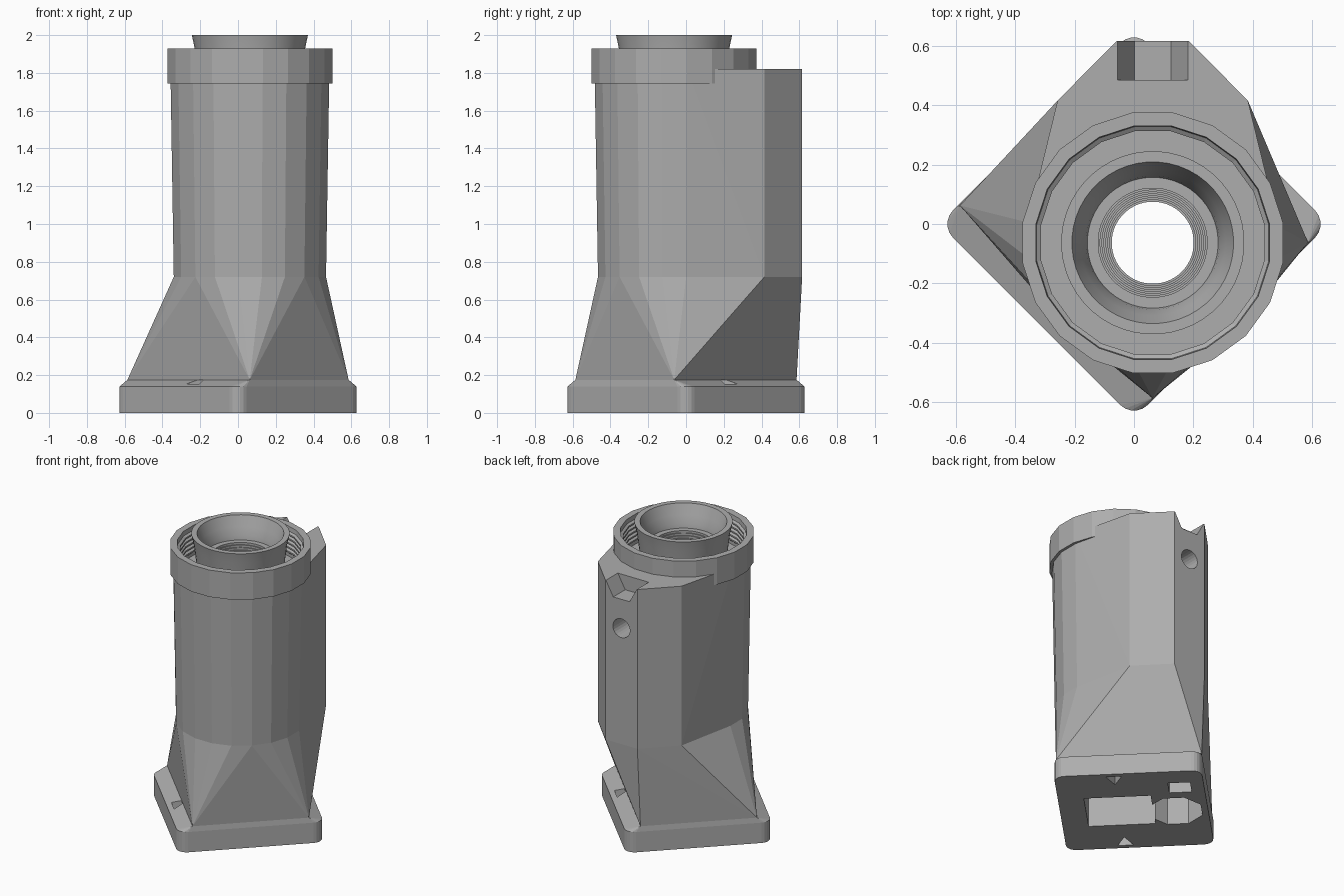
import bpy, bmesh, math

if "Cube" in bpy.data.objects:
    bpy.data.objects.remove(bpy.data.objects["Cube"], do_unlink=True)

grey = bpy.data.materials.new("plain_grey")
grey.use_nodes = True
grey.diffuse_color = (0.42, 0.42, 0.42, 1)
grey.node_tree.nodes["Principled BSDF"].inputs["Base Color"].default_value = (0.42, 0.42, 0.42, 1)

CX, CY = 0.063, -0.063      # axis of the tube
S = math.sqrt(0.5)


def diag(u, v):
    """Coordinates along the sides of the diagonal base."""
    return ((u - v) * S, (u + v) * S)


def circle(r, n, cx=CX, cy=CY):
    return [(cx + r * math.cos((i + 0.5) * math.tau / n),
             cy + r * math.sin((i + 0.5) * math.tau / n)) for i in range(n)]


def at(outline, z):
    return [(x, y, z) for x, y in outline]


def finish(bm, name):
    bmesh.ops.recalc_face_normals(bm, faces=bm.faces)
    mesh = bpy.data.meshes.new(name)
    bm.to_mesh(mesh)
    bm.free()
    mesh.materials.append(grey)
    ob = bpy.data.objects.new(name, mesh)
    bpy.context.collection.objects.link(ob)
    return ob


def hull(name, points):
    bm = bmesh.new()
    for p in points:
        bm.verts.new(p)
    res = bmesh.ops.convex_hull(bm, input=bm.verts)
    loose = [v for v in bm.verts if not v.link_faces]
    bmesh.ops.delete(bm, geom=loose, context="VERTS")
    bmesh.ops.dissolve_limit(bm, angle_limit=0.005, verts=bm.verts, edges=bm.edges)
    return finish(bm, name)


def prism(name, outline, z0, z1):
    return hull(name, at(outline, z0) + at(outline, z1))


def lathe(name, profile, n):
    bm = bmesh.new()
    rings = [[bm.verts.new(p) for p in at(circle(r, n), z)] for r, z in profile]
    for a, b in zip(rings, rings[1:] + rings[:1]):
        for i in range(n):
            j = (i + 1) % n
            bm.faces.new((a[i], a[j], b[j], b[i]))
    return finish(bm, name)


def carve(ob, cutters):
    for c in cutters:
        m = ob.modifiers.new(c.name, "BOOLEAN")
        m.operation, m.solver, m.object = "DIFFERENCE", "EXACT", c
    graph = bpy.context.evaluated_depsgraph_get()
    mesh = bpy.data.meshes.new_from_object(ob.evaluated_get(graph))
    ob.modifiers.clear()
    ob.data = mesh


# Outlines: rounded diagonal square, body foot, tube with back column
H, R = 0.463, 0.065
base_outline = []
for k in range(4):
    a0 = k * math.pi / 2
    su = 1 if k in (0, 3) else -1
    sv = 1 if k < 2 else -1
    for i in range(6):
        a = a0 + i * math.pi / 10
        base_outline.append(diag(su * (H - R) + R * math.cos(a), sv * (H - R) + R * math.sin(a)))
foot = [diag(u, v) for u, v in ((-0.37, -0.458), (0.37, -0.458), (0.37, 0.458), (-0.37, 0.458))]
column = [(CX + sx * w, y) for sx in (-1, 1) for w, y in ((0.32, 0.415), (0.122, 0.615))]
waist = circle(0.408, 20) + column
shoulder = circle(0.426, 20) + column

# Solid body
base = hull("base_flange", at(base_outline, 0) + at(base_outline, 0.14) + at(foot, 0.175))
lower = hull("lower_body", at(foot, 0.175) + at(waist, 0.72))
upper = hull("upper_body", at(waist, 0.72) + at(shoulder, 1.82))

# Cutters for the openings
bore = prism("bore_cutter", circle(0.138, 48), -0.1, 1.9)
pocket = prism("pocket_cutter", circle(0.402, 20), 1.72, 2.1)
slot = prism("slot_cutter", [diag(u, v) for u in (-0.175, 0.175) for v in (-0.3, 0.12)], -0.1, 0.25)
ox, oy = diag(-0.03, 0.26)
socket = prism("socket_cutter", circle(0.175, 8, ox, oy), -0.1, 0.3)
small_slot = prism("small_slot_cutter", [diag(u, v) for u in (0.2, 0.32) for v in (0.24, 0.38)], -0.1, 0.13)
wedges = [prism("wedge_cutter", [diag(s * 0.43, -0.14), diag(s * 0.43, -0.04), diag(s * 0.33, -0.09)],
                -0.1, 0.174) for s in (-1, 1)]
notch = hull("notch_cutter", [(CX + sx * w, y, z) for sx in (-1, 1) for y in (0.485, 0.7)
                              for w, z in ((0.062, 1.72), (0.118, 1.82), (0.118, 1.9))])
hole = hull("screw_hole_cutter", [(x, y, z) for y in (0.47, 0.7)
                                  for x, z in circle(0.065, 24, CX, 1.52)])

carve(base, [bore, slot, socket, small_slot] + wedges)
carve(lower, [bore, slot, socket])
carve(upper, [bore, pocket, notch, hole])
for c in [bore, pocket, slot, socket, small_slot, notch, hole] + wedges:
    bpy.data.objects.remove(c, do_unlink=True)

# Collar with a grooved inner wall
wall = []
for i in range(5):
    z = 1.9 - i * 0.03
    wall += [(0.395, z), (0.38, z - 0.01), (0.38, z - 0.02)]
lathe("collar", [(0.443, 1.745), (0.443, 1.93), (0.398, 1.93)] + wall + [(0.398, 1.745)], 20)

# Flared cup standing in the collar, with a ribbed throat
throat = []
for i in range(8):
    r = 0.19 - i * 0.0065
    throat += [(r, 1.85 - i * 0.015), (r - 0.0065, 1.85 - i * 0.015)]
cup = lathe("inner_cup", [(0.265, 1.71), (0.293, 1.93), (0.308, 2.0), (0.272, 2.0),
                          (0.245, 1.93), (0.225, 1.88), (0.22, 1.85)] + throat + [(0.138, 1.71)], 48)
bpy.context.view_layer.objects.active = cup
cup.select_set(True)
bpy.ops.object.shade_smooth_by_angle(angle=math.radians(25))
cup.select_set(False)
